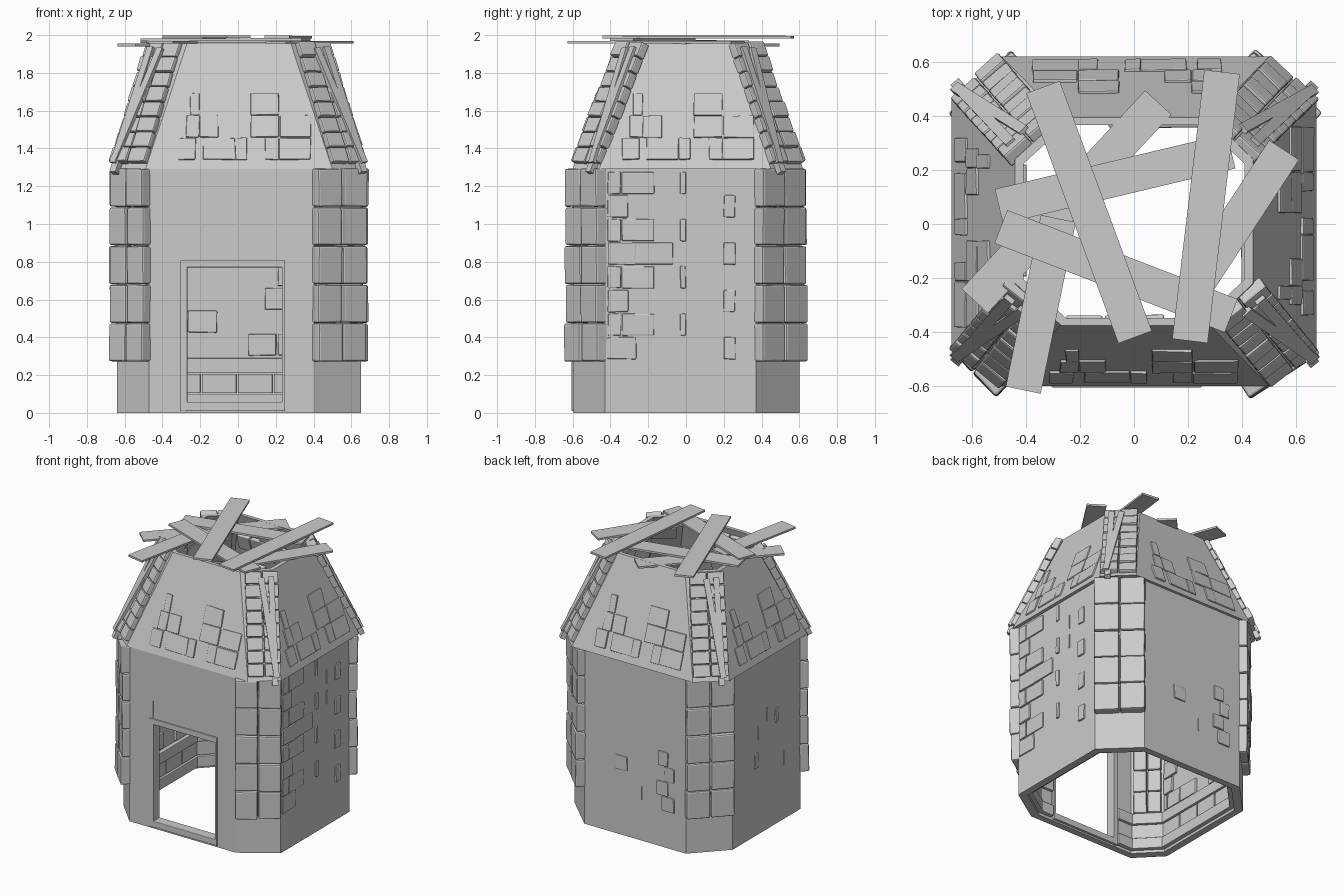
import bpy, bmesh, math, random
from mathutils import Matrix, Vector

if "Cube" in bpy.data.objects:
    bpy.data.objects.remove(bpy.data.objects["Cube"])
random.seed(4)

# Octagonal outlines, counter-clockwise from the front-left corner
# Sides: 0 front, 2 right, 4 back, 6 left; odd sides are the cut corners
WALL = [(-.47, -.595), (.40, -.595), (.65, -.43), (.65, .37), (.41, .6), (-.42, .6), (-.64, .37), (-.64, -.42)]
EAVE = [(-.49, -.60), (.50, -.60), (.675, -.46), (.675, .45), (.50, .62), (-.49, .62), (-.675, .46), (-.675, -.45)]
RIM = [(-.27, -.375), (.28, -.375), (.44, -.22), (.44, .24), (.28, .395), (-.27, .395), (-.44, .24), (-.44, -.22)]
ZW, ZE, ZR = 1.30, 1.29, 1.955


def finish(name, bm, bevel=0.0):
    bmesh.ops.recalc_face_normals(bm, faces=bm.faces)
    me = bpy.data.meshes.new(name)
    bm.to_mesh(me)
    bm.free()
    ob = bpy.data.objects.new(name, me)
    bpy.context.collection.objects.link(ob)
    if bevel:
        m = ob.modifiers.new("bevel", "BEVEL")
        m.width, m.segments = bevel, 2
    return ob


def inset(pts, k):
    return [(x * k, y * k) for x, y in pts]


def shell(name, bot, z0, top, z1, k):
    """Hollow octagonal tube, open at both ends."""
    bm = bmesh.new()
    rings = [(bot, z0), (top, z1), (inset(top, k), z1), (inset(bot, k), z0)]
    vs = [[bm.verts.new((x, y, z)) for x, y in pts] for pts, z in rings]
    for r in range(4):
        a, b = vs[r], vs[(r + 1) % 4]
        for i in range(8):
            j = (i + 1) % 8
            bm.faces.new((a[i], a[j], b[j], b[i]))
    return finish(name, bm)


def frames(bot, z0, top, z1):
    """Local axes (across, up, outward) on every side: matrix, half widths, height."""
    out = []
    for i in range(8):
        j = (i + 1) % 8
        a, b = Vector((*bot[i], z0)), Vector((*bot[j], z0))
        c, d = Vector((*top[i], z1)), Vector((*top[j], z1))
        u, m = (b - a).normalized(), (a + b) / 2
        v = (c + d) / 2 - m
        v -= u * v.dot(u)
        h = v.length
        v.normalize()
        mat = Matrix((u, v, u.cross(v))).transposed().to_4x4()
        mat.translation = m
        out.append((mat, (b - a).length / 2, (d - c).length / 2, h))
    return out


def box(bm, mat, u0, u1, v0, v1, n0, n1, jit=0.0):
    loc = Matrix.Translation(((u0 + u1) / 2, (v0 + v1) / 2, (n0 + n1) / 2))
    size = Matrix.Diagonal((abs(u1 - u0), abs(v1 - v0), abs(n1 - n0), 1))
    vs = bmesh.ops.create_cube(bm, size=1, matrix=mat @ loc @ size)["verts"]
    for v in vs:
        v.co += Vector([random.uniform(-jit, jit) for _ in range(3)])


def lay(bm, fr, v0, v1, pitch, n0, n1, keep, skip=None):
    """Running-bond courses over one side, leaving random gaps."""
    mat, w0, w1, h = fr
    for r in range(int((v1 - v0) / pitch + .01)):
        v = v0 + r * pitch
        half = w0 + (w1 - w0) * min(1, (v + pitch) / h) - .01
        u = -half
        while u < half - .03:
            w = min(random.uniform(.13, .24), half - u)
            if random.random() < keep and not (skip and skip(u, u + w, v)):
                box(bm, mat, u + .004, u + w - .004, v + .004, v + pitch - .004, n0, n1, .003)
            u += w


def columns(bm, fr, v0, v1, rows, n0, n1, grow=0.0):
    """Two side-by-side columns of stones, following the taper of a cut corner."""
    mat, w0, w1, h = fr
    step = (v1 - v0) / rows
    for r in range(rows):
        a = v0 + r * step
        w = w0 + (w1 - w0) * a / h + grow
        for u0, u1 in ((-w, -.003), (.003, w)):
            e = random.uniform(-.006, .006)
            box(bm, mat, u0, u1, a + .002, a + step - .002, n0, n1 + e, .002)


def plank(bm, p, q, width, thick):
    p, q = Vector(p), Vector(q)
    d = q - p
    x = d.normalized()
    y = Vector((0, 0, 1)).cross(x).normalized()
    mat = Matrix((x, y, x.cross(y))).transposed().to_4x4()
    mat.translation = p
    box(bm, mat, 0, d.length, -width / 2, width / 2, -thick / 2, thick / 2)


# Main shells
walls = shell("tower_walls", WALL, 0, WALL, ZW, .92)
shell("roof_shell", EAVE, ZE, RIM, ZR, .93)

# Doorway opening
bm = bmesh.new()
box(bm, Matrix(), -.27, .235, -.75, -.4, .055, .77)
cutter = finish("doorway_cutter", bm)
cutter.hide_render = True
cutter.display_type = 'WIRE'
mod = walls.modifiers.new("doorway", "BOOLEAN")
mod.object, mod.operation, mod.solver = cutter, 'DIFFERENCE', 'EXACT'

# Door frame
bm = bmesh.new()
for x0, x1, z0, z1 in [(-.305, -.268, .01, .81), (.233, .25, .01, .81), (-.305, .25, .77, .81), (-.305, .25, .012, .058)]:
    box(bm, Matrix(), x0, x1, -.605, -.53, z0, z1)
finish("door_frame", bm, .004)

wall_f = frames(WALL, 0, WALL, ZW)
in_f = frames(inset(WALL, .92), 0, inset(WALL, .92), ZW)
roof_f = frames(EAVE, ZE, RIM, ZR)
roof_in = frames(inset(EAVE, .93), ZE, inset(RIM, .93), ZR)

# Exposed bricks on the right wall, ragged toward the middle
bm = bmesh.new()
for r in range(8):
    v = .28 + r * .125
    if r % 2:
        row = [(-.385, -.315), (-.31, -.14), (.0, .03)]
    else:
        row = [(-.385, -.235 - .02 * (r % 4)), (.23, .29)]
        if r == 4:
            row.append((-.26, -.04))
    for u0, u1 in row:
        box(bm, wall_f[2][0], u0, u1, v + .004, v + .121, -.02, .010, .003)
# A few on the back and left walls: (side, u0, u1, height)
for s, u0, u1, v in [(4, .22, .32, .27), (4, .18, .27, .38), (4, .24, .32, .49), (4, .19, .27, .60),
                     (4, -.16, -.06, .48), (6, -.14, -.10, .5), (6, .1, .13, .75)]:
    box(bm, wall_f[s][0], u0, u1, v, v + .105, -.02, .01, .003)
finish("outer_wall_bricks", bm, .006)

# Thin cracks in the plaster: (side, u, v, length)
bm = bmesh.new()
for s, u, v, l in [(0, -.245, .82, .12), (0, .035, .82, .11), (2, .13, .9, .1), (2, .13, 1.05, .1),
                   (4, .05, .3, .1), (6, -.1, .7, .1), (6, .2, .4, .1), (6, 0, .8, .1)]:
    box(bm, wall_f[s][0], u, u + .006, v, v + l, -.01, .005)
finish("plaster_cracks", bm)

# Corner pillars: stones outside and inside each cut corner
bm = bmesh.new()
for i in (1, 3, 5, 7):
    columns(bm, wall_f[i], .27, 1.295, 5, -.02, .056, .004)
    columns(bm, in_f[i], .29, 1.28, 6, -.035, .01, -.02)
finish("corner_pillar_stones", bm, .010)

# Corner ridge stones climbing the roof
bm = bmesh.new()
for i in (1, 3, 5, 7):
    columns(bm, roof_f[i], .03, roof_f[i][3], 8, -.02, .034)
finish("roof_ridge_stones", bm, .008)

# Exposed brick clusters on the roof slopes, thinning out upward
bm = bmesh.new()
for i in (0, 2, 4, 6):
    mat = roof_f[i][0]
    sh = random.uniform(-.02, .02)
    for r, row in enumerate([[(-.33, -.24), (-.20, -.03), (.13, .20), (.20, .37), (-.03, .03)],
                             [(-.29, -.22), (.05, .20), (-.22, -.12), (.205, .37)], [(-.27, -.22), (.05, .20)]]):
        for u0, u1 in row:
            box(bm, mat, u0 + sh, u1 + sh, .052 + r * .125, .174 + r * .125, -.02, .010, .003)
finish("roof_bricks", bm, .005)

# Interior brickwork, kept clear of the doorway
bm = bmesh.new()
for i in (0, 2, 4, 6):
    clear = (lambda a, b, v: b > -.27 and a < .30 and v < .80) if i == 0 else None
    lay(bm, in_f[i], .30, 1.28, .122, -.018, .01, .55 if i == 4 else .85, clear)
for fr in roof_in:
    lay(bm, fr, .04, fr[3] - .01, .122, -.03, .01, .6)
finish("interior_bricks", bm, .006)

# Interior skirting: two rails with short blocks between them
bm = bmesh.new()
for i, (mat, w, _, _) in enumerate(in_f):
    spans = [(-w, -.27), (.30, w)] if i == 0 else [(-w, w)]
    for a, b in spans:
        box(bm, mat, a, b, .02, .10, -.03, .01)
        box(bm, mat, a, b, .21, .29, -.03, .01)
        n = max(1, round((b - a) / .2))
        for k in range(n):
            box(bm, mat, a + (b - a) * k / n + .004, a + (b - a) * (k + 1) / n - .004, .104, .206, -.02, .01)
finish("interior_skirting", bm, .004)

# Loose battens leaning on the roof corners
bm = bmesh.new()
for i, s in ((1, 1), (3, -1), (5, 1), (7, -1)):
    mat, w0, w1, h = roof_f[i]
    for tilt, u, v in ((.13, .085, .02), (.02, .075, .10)):
        m = mat @ Matrix.Translation((s * u, 0, 0)) @ Matrix.Rotation(s * tilt, 4, 'Z')
        box(bm, m, -.02, .02, v, h - .04, .025, .048)
    box(bm, mat, s * .07 - .02, s * .07 + .02, -.03, .03, 0, .035)
finish("corner_battens", bm)

# Boards thrown across the open top: start, end, height
bm = bmesh.new()
for a, b, z in [((-.59, -.285), (.09, .45), 1.948), ((-.41, -.615), (-.28, .02), 1.962), ((.556, .274), (.20, -.27), 1.962),
                ((-.50, .065), (.36, .27), 1.966), ((-.493, -.01), (.36, -.34), 1.976),
                ((-.337, .507), (.004, -.419), 1.990), ((.326, .563), (.207, -.433), 1.988)]:
    plank(bm, (*a, z), (*b, z + random.uniform(-.003, .003)), .132, .014)
finish("top_boards", bm)
